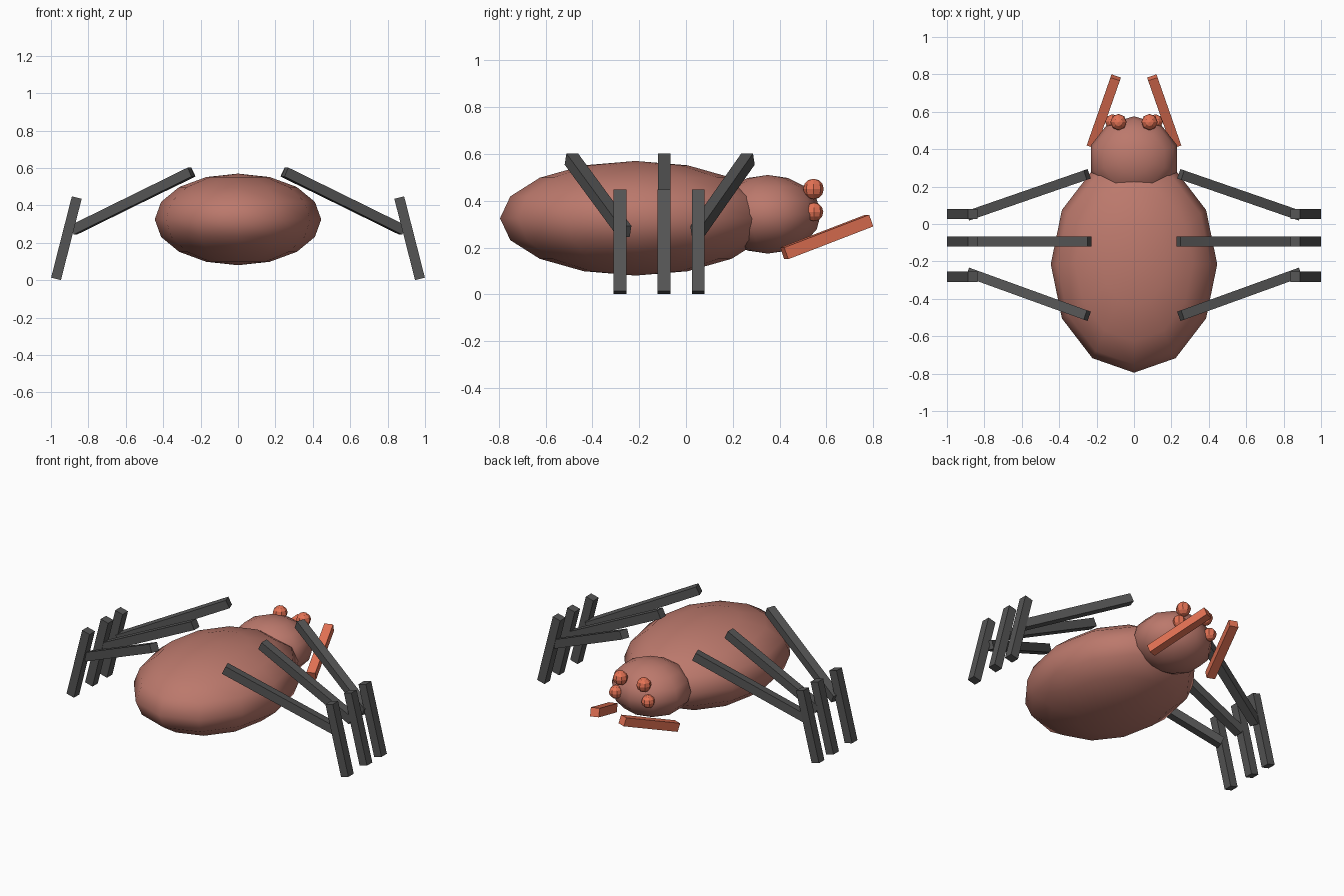
import bpy, bmesh
from mathutils import Vector, Matrix

if "Cube" in bpy.data.objects:
    bpy.data.objects.remove(bpy.data.objects["Cube"])


def material(name, rgb):
    m = bpy.data.materials.new(name)
    m.diffuse_color = (*rgb, 1)
    m.use_nodes = True
    m.node_tree.nodes["Principled BSDF"].inputs["Base Color"].default_value = m.diffuse_color
    return m


BROWN = material("brown", (0.50, 0.19, 0.15))
ORANGE = material("orange", (0.78, 0.17, 0.09))
DARK = material("dark_grey", (0.09, 0.09, 0.09))


def finish(bm, name, mat, smooth=False):
    bmesh.ops.recalc_face_normals(bm, faces=bm.faces)
    for f in bm.faces:
        f.smooth = smooth
    me = bpy.data.meshes.new(name)
    bm.to_mesh(me)
    bm.free()
    me.materials.append(mat)
    ob = bpy.data.objects.new(name, me)
    bpy.context.collection.objects.link(ob)
    return ob


def ellipsoid(name, centre, radii, segs, rings, mat, smooth):
    bm = bmesh.new()
    bmesh.ops.create_uvsphere(bm, u_segments=segs, v_segments=rings, radius=1,
                              matrix=Matrix.Translation(centre) @ Matrix.Diagonal((*radii, 1)))
    return finish(bm, name, mat, smooth)


def bar(name, a, b, width, mat):
    # square bar from a to b, with its sides kept upright
    a, b = Vector(a), Vector(b)
    d = (b - a).normalized()
    side = d.cross(Vector((0, 0, 1))).normalized()
    up = side.cross(d)
    rot = Matrix((d, side, up)).transposed().to_4x4()
    bm = bmesh.new()
    bmesh.ops.create_cube(bm, size=1, matrix=Matrix.Translation((a + b) / 2) @ rot
                          @ Matrix.Diagonal(((b - a).length, width, width, 1)))
    return finish(bm, name, mat)


# Body and head
ellipsoid("abdomen", (0, -0.215, 0.325), (0.445, 0.58, 0.245), 12, 8, BROWN, True)
ellipsoid("head", (0, 0.35, 0.342), (0.243, 0.226, 0.168), 10, 8, BROWN, True)

# Leg rows: hip y, knee y, shin y
LEGS = {"front": (0.265, 0.047, 0.053),
        "middle": (-0.093, -0.093, -0.094),
        "back": (-0.49, -0.262, -0.282)}

for s, side in ((-1, "left"), (1, "right")):
    # Eyes and mandibles
    ellipsoid(f"upper_eye_{side}", (s * 0.083, 0.545, 0.45), (0.044,) * 3, 8, 6, ORANGE, False)
    ellipsoid(f"lower_eye_{side}", (s * 0.115, 0.547, 0.352), (0.04,) * 3, 8, 6, ORANGE, False)
    bar(f"mandible_{side}", (s * 0.225, 0.42, 0.175), (s * 0.098, 0.783, 0.315), 0.053, ORANGE)
    # Legs
    for row, (hip, knee, shin) in LEGS.items():
        hip_x = 0.238 if row == "middle" else 0.25
        bar(f"{row}_thigh_{side}", (s * hip_x, hip, 0.578), (s * 0.88, knee, 0.268), 0.053, DARK)
        bar(f"{row}_shin_{side}", (s * 0.862, shin, 0.442), (s * 0.973, shin, 0.007), 0.054, DARK)
